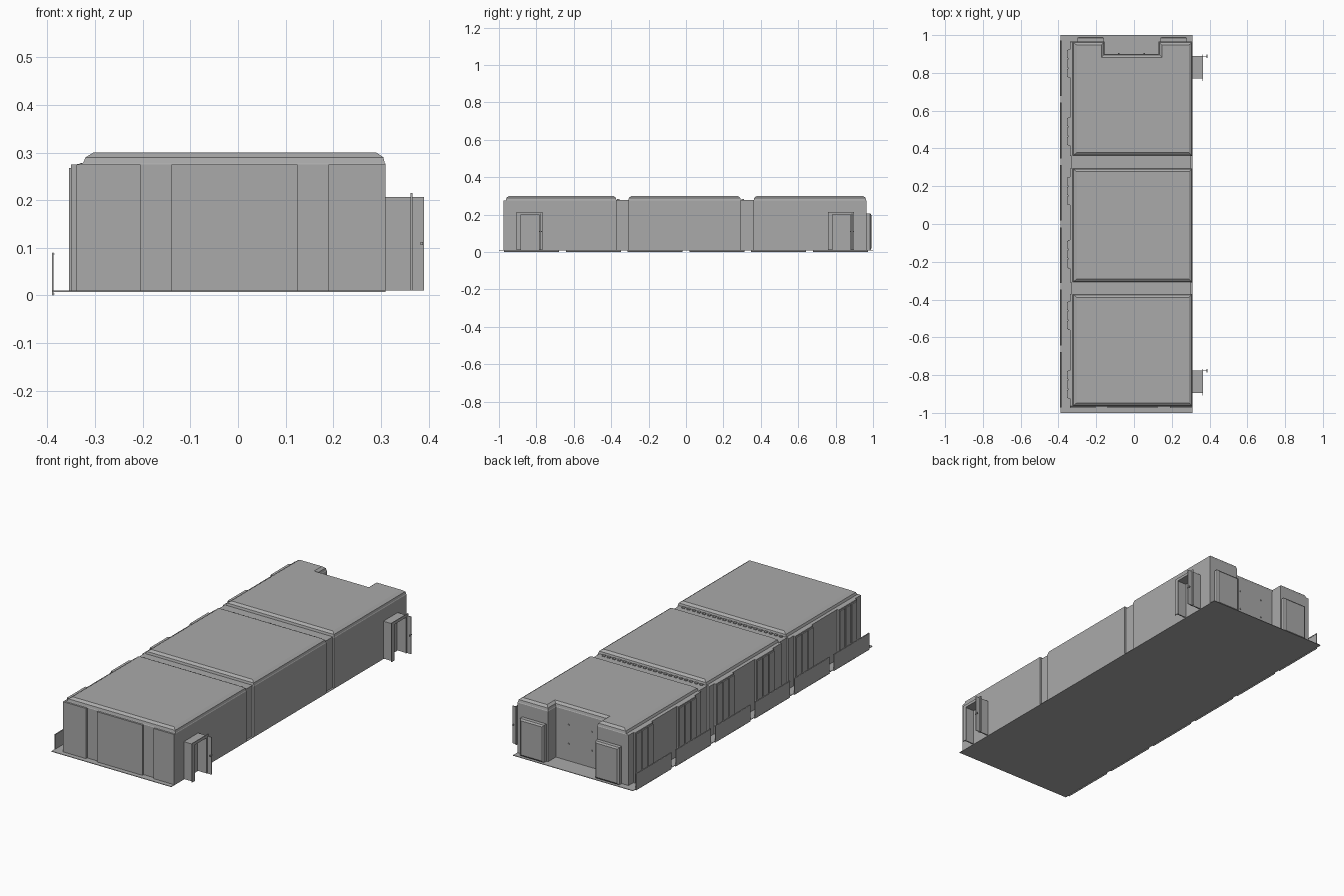
import bpy, bmesh
from mathutils import Matrix, Vector

cube = bpy.data.objects.get("Cube")
if cube:
    bpy.data.objects.remove(cube, do_unlink=True)

grey = bpy.data.materials.new("plain grey")
grey.use_nodes = True
GREY = (0.4, 0.4, 0.4, 1)
grey.diffuse_color = GREY
grey.node_tree.nodes["Principled BSDF"].inputs["Base Color"].default_value = GREY


def finish(name, bm):
    bmesh.ops.recalc_face_normals(bm, faces=bm.faces)
    mesh = bpy.data.meshes.new(name)
    bm.to_mesh(mesh)
    bm.free()
    mesh.materials.append(grey)
    obj = bpy.data.objects.new(name, mesh)
    bpy.context.collection.objects.link(obj)
    return obj


def add_box(bm, x, y, z):
    """Box from (low, high) ranges on each axis."""
    size = Vector((x[1] - x[0], y[1] - y[0], z[1] - z[0]))
    mid = Vector((sum(x), sum(y), sum(z))) / 2
    m = Matrix.Translation(mid) @ Matrix.Diagonal(size.to_4d())
    return bmesh.ops.create_cube(bm, size=1, matrix=m)["verts"]


def boxes(name, ranges):
    bm = bmesh.new()
    for r in ranges:
        add_box(bm, *r)
    return finish(name, bm)


def loft(name, rings):
    """Skin a stack of outlines and cap both ends."""
    bm = bmesh.new()
    loops = [[bm.verts.new(p) for p in ring] for ring in rings]
    n = len(loops[0])
    for a, b in zip(loops, loops[1:]):
        for i in range(n):
            j = (i + 1) % n
            bm.faces.new((a[i], a[j], b[j], b[i]))
    bm.faces.new(loops[0][::-1])
    bm.faces.new(loops[-1])
    return finish(name, bm)


def outline(y0, y1, z, left, right, end, notch):
    """Module outline; the notch is the entrance alcove at the back."""
    x0, x1, y0, y1 = -0.34 + left, 0.31 - right, y0 + end, y1 - end
    pts = [(x0, y0), (x1, y0), (x1, y1)]
    if notch:
        a, b, d = -0.155 - end, 0.13 + end, 0.9 - end
        pts += [(b, y1), (b, d), (a, d), (a, y1)]
    pts.append((x0, y1))
    return [(px, py, z) for px, py in pts]


FLOOR = 0.01
EAVE = 0.275

# Ground slab
boxes("base_slab", [((-0.39, 0.31), (-1, 1), (0.007, FLOOR))])

# Three building modules with stepped, chamfered roofs
MODULES = [("front", -0.965, -0.37), ("middle", -0.31, 0.295), ("back", 0.36, 0.965)]
# each step: height, inset left, inset right, inset at the ends
STEPS = [(FLOOR, 0, 0, 0), (EAVE, 0, 0, 0), (0.278, 0.015, 0.002, 0.002),
         (0.29, 0.02, 0.005, 0.005), (0.3, 0.037, 0.02, 0.018)]
for label, y0, y1 in MODULES:
    loft(label + "_module", [outline(y0, y1, z, l, r, e, label == "back")
                             for z, l, r, e in STEPS])

# Recessed connectors between modules, with cross ribs on their roofs
for label, y0, y1 in [("front", -0.38, -0.3), ("back", 0.285, 0.37)]:
    boxes(label + "_connector", [((-0.33, 0.3), (y0, y1), (FLOOR, 0.278))])
    boxes(label + "_connector_ribs",
          [((-0.31 + i * 0.03, -0.295 + i * 0.03), (y0 + 0.012, y0 + 0.024), (0.277, 0.283))
           for i in range(20)])

# Front wall panels with narrow recessed strips between them
boxes("front_panels", [(x, (-0.975, -0.96), (FLOOR, EAVE))
                       for x in [(-0.34, -0.205), (-0.14, 0.125), (0.19, 0.31)]])

# Window bays along the right side: three slim panels each
BAYS = (-0.85, -0.485, -0.16, 0.175, 0.49, 0.85)
bays = []
for c in BAYS:
    bays.append(((-0.35, -0.335), (c - 0.075, c + 0.075), (FLOOR, EAVE)))
    for k in (-1, 0, 1):
        m = c + k * 0.05
        bays.append(((-0.355, -0.345), (m - 0.021, m + 0.021), (FLOOR, 0.268)))
boxes("window_bays", bays)

# Low fence in six lengths with rounded rails
fence = bmesh.new()
for i in range(6):
    mid = -0.825 + i * 0.33
    add_box(fence, (-0.39, -0.387), (mid - 0.147, mid + 0.147), (0.004, 0.088))
    for z in (0.003, 0.087):
        m = Matrix.Translation((-0.388, mid, z)) @ Matrix.Rotation(1.5708, 4, "X")
        bmesh.ops.create_cone(fence, cap_ends=True, segments=8, radius1=0.003,
                              radius2=0.003, depth=0.294, matrix=m)
finish("fence", fence)

# Door bays either side of the back alcove, each with an inset face
for label, x in [("right", (-0.3, -0.16)), ("left", (0.14, 0.28))]:
    bm = bmesh.new()
    add_box(bm, x, (0.96, 0.985), (FLOOR, 0.207))
    bm.normal_update()
    outer = [f for f in bm.faces if f.normal.y > 0.9]
    bmesh.ops.inset_region(bm, faces=outer, thickness=0.012, depth=0)
    bmesh.ops.translate(bm, verts=outer[0].verts, vec=(0, 0.006, 0))
    finish(label + "_back_door", bm)

# Bolts on the alcove wall
bolts = bmesh.new()
for x in (-0.08, 0.055):
    for z in (0.1, 0.2):
        m = Matrix.Translation((x, 0.901, z)) @ Matrix.Rotation(1.5708, 4, "X")
        bmesh.ops.create_cone(bolts, cap_ends=True, segments=8, radius1=0.004,
                              radius2=0.004, depth=0.006, matrix=m)
finish("alcove_bolts", bolts)

# Side porches: walls, roof, thin door frame and an open leaf with a handle
for label, y in [("front", -0.895), ("back", 0.77)]:
    w = y + 0.12
    boxes(label + "_porch", [
        ((0.3, 0.365), (y, y + 0.006), (FLOOR, 0.207)),
        ((0.3, 0.365), (w - 0.006, w), (FLOOR, 0.207)),
        ((0.3, 0.365), (y, w), (0.202, 0.207))])
    boxes(label + "_door_frame", [
        ((0.362, 0.366), (y - 0.012, y + 0.012), (FLOOR, 0.215)),
        ((0.362, 0.366), (w - 0.01, w + 0.008), (FLOOR, 0.215)),
        ((0.362, 0.366), (y, w), (0.2, 0.215))])
    boxes(label + "_door_leaf", [
        ((0.364, 0.39), (w - 0.004, w), (FLOOR, 0.207)),
        ((0.383, 0.388), (w - 0.012, w + 0.008), (0.106, 0.112))])
